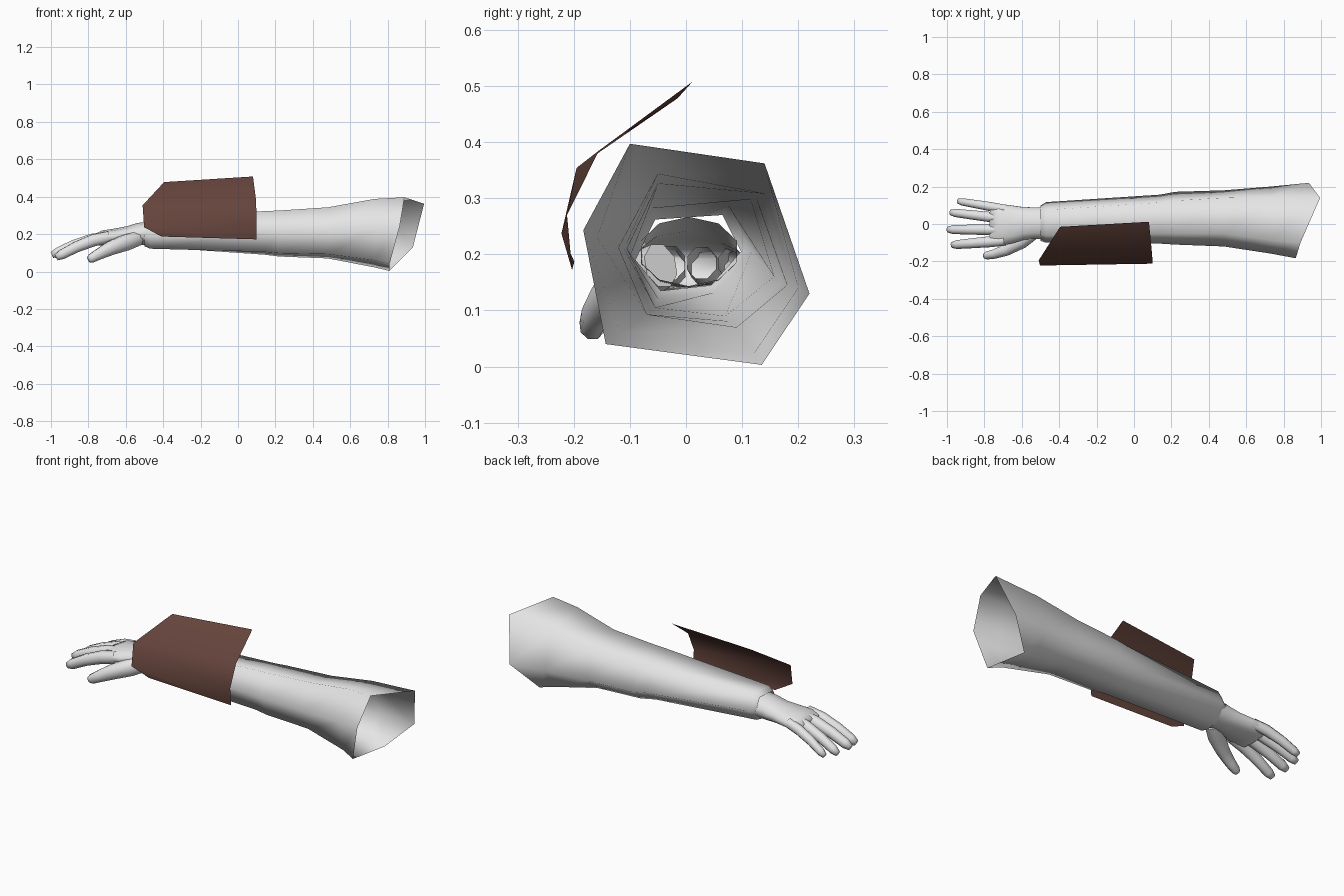
import bpy, bmesh, math
from mathutils import Vector

cube = bpy.data.objects.get("Cube")
if cube:
    bpy.data.objects.remove(cube, do_unlink=True)


def material(name, rgb):
    m = bpy.data.materials.new(name)
    m.use_nodes = True
    m.diffuse_color = (*rgb, 1)
    m.node_tree.nodes["Principled BSDF"].inputs["Base Color"].default_value = (*rgb, 1)
    return m


PALE = material("pale grey", (0.78, 0.78, 0.78))
BROWN = material("dark brown", (0.13, 0.058, 0.045))


def loft(name, rings, mat, closed=True, cap_start=False, cap_end=False, angle=80):
    """Skin a list of point rings that all have the same count."""
    bm = bmesh.new()
    rows = [[bm.verts.new(p) for p in ring] for ring in rings]
    n = len(rows[0])
    for a, b in zip(rows, rows[1:]):
        for i in range(n if closed else n - 1):
            j = (i + 1) % n
            bm.faces.new((a[i], a[j], b[j], b[i]))
    if cap_start:
        bm.faces.new(rows[0])
    if cap_end:
        bm.faces.new(rows[-1])
    bmesh.ops.recalc_face_normals(bm, faces=bm.faces)
    me = bpy.data.meshes.new(name)
    bm.to_mesh(me)
    bm.free()
    me.materials.append(mat)
    ob = bpy.data.objects.new(name, me)
    bpy.context.collection.objects.link(ob)
    bpy.ops.object.select_all(action="DESELECT")
    ob.select_set(True)
    bpy.context.view_layer.objects.active = ob
    bpy.ops.object.shade_smooth_by_angle(angle=math.radians(angle))
    return ob


def tube(path, sides=8):
    """Elliptical rings along a path of (x, y, z, half width, half height)."""
    pts = [Vector(p[:3]) for p in path]
    rings = []
    for k, p in enumerate(path):
        d = (pts[min(k + 1, len(pts) - 1)] - pts[max(k - 1, 0)]).normalized()
        side = d.cross(Vector((0, 0, 1))).normalized()
        up = side.cross(d)
        angles = [2 * math.pi * (i + 0.5) / sides for i in range(sides)]
        rings.append([pts[k] + side * p[3] * math.cos(a) + up * p[4] * math.sin(a)
                      for a in angles])
    return rings


# Flared six-sided sleeve, open at both ends, with a slanted opening
sections = [
    (-0.50, [(-0.055, .262), (.065, .27), (.098, .205), (.045, .145), (-.045, .135), (-.09, .19)]),
    (-0.47, [(-0.06, .282), (.075, .287), (.117, .205), (.05, .132), (-.05, .122), (-.10, .195)]),
    (0.14, [(-0.05, .323), (.115, .298), (.157, .16), (.07, .09), (-.055, .105), (-.105, .21)]),
    (0.22, [(-0.05, .326), (.125, .300), (.172, .15), (.085, .08), (-.062, .098), (-.11, .21)]),
    (0.48, [(-0.05, .343), (.14, .308), (.18, .145), (.09, .070), (-.07, .093), (-.12, .212)]),
    (0.73, [(-0.085, .388), (.143, .345), (.20, .14), (.12, .022), (-.118, .06), (-.158, .23)]),
]
sleeve = [[(x, y, z) for y, z in sec] for x, sec in sections]
sleeve.append([(.89, -.10, .397), (.995, .14, .362), (.935, .22, .13),
               (.81, .135, .003), (.81, -.143, .04), (.865, -.183, .243)])
loft("sleeve", sleeve, PALE)

# Palm, widening from the wrist to the knuckles
palm = [(-0.47, .005, .205, .09, .062), (-0.53, .005, .200, .088, .060),
        (-0.59, .003, .192, .092, .050), (-0.66, -.002, .185, .108, .044),
        (-0.72, -.004, .180, .118, .040), (-0.765, -.004, .168, .112, .030)]
loft("palm", tube(palm, 10), PALE, cap_end=True)

# Four fingers: knuckle y, tip x, tip y, tip z, half width
fingers = {
    "index_finger": (-.088, -.972, -.112, .075, .030),
    "middle_finger": (-.030, -.995, -.030, .088, .030),
    "ring_finger": (.028, -.980, .062, .085, .028),
    "little_finger": (.080, -.940, .122, .085, .025),
}
for name, (ky, tx, ty, tz, w) in fingers.items():
    root = Vector((-0.69, ky, .185))
    tip = Vector((tx, ty, tz))
    path = []
    for t, bulge, s in ((0, 0, 1), (.3, .014, 1.05), (.62, .014, .95),
                        (.9, .004, .85), (1, 0, .55)):
        p = root.lerp(tip, t)
        path.append((p.x, p.y, p.z + bulge, w * s, w * 1.1 * s))
    loft(name, tube(path), PALE, cap_end=True)

# Thumb, hanging forward and down from the wrist
thumb = [(-0.53, -.045, .180, .035, .042), (-0.60, -.092, .155, .042, .046),
         (-0.68, -.138, .125, .033, .040), (-0.745, -.160, .092, .027, .031),
         (-0.785, -.168, .070, .023, .026), (-0.80, -.171, .062, .014, .016)]
loft("thumb", tube(thumb), PALE, cap_start=True, cap_end=True)

# Bent thin guard standing off the forearm
wrist_edge = [(-.395, -.015, .478), (-.51, -.195, .354),
              (-.502, -.222, .237), (-.41, -.199, .187)]
elbow_edge = [(.08, .012, .508), (.096, -.155, .385),
              (.10, -.212, .270), (.10, -.203, .172)]
loft("forearm_guard", [wrist_edge, elbow_edge], BROWN, closed=False)
